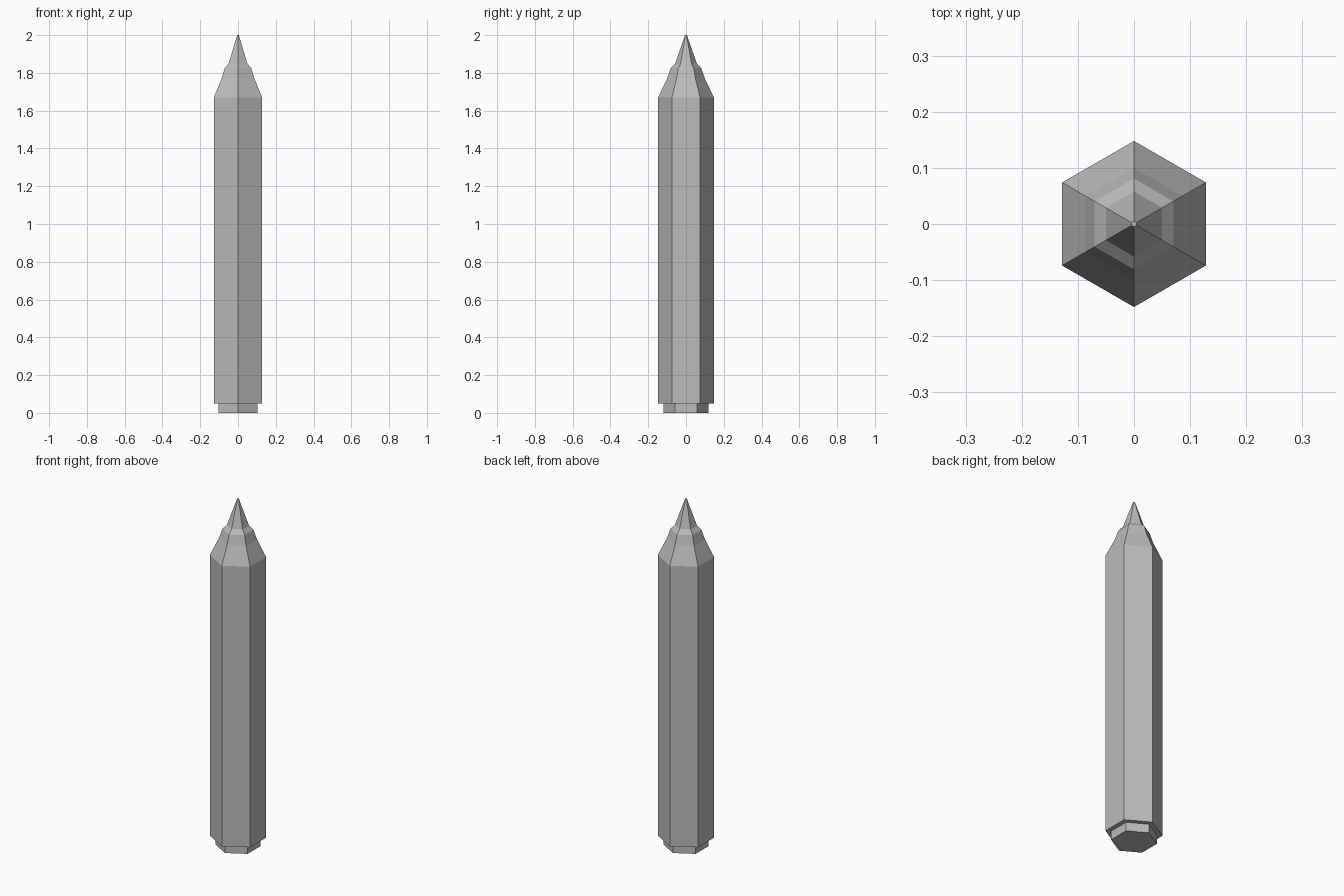
import bpy, bmesh, math

cube = bpy.data.objects.get("Cube")
if cube:
    bpy.data.objects.remove(cube, do_unlink=True)

grey = bpy.data.materials.new("plain grey")
grey.use_nodes = True
colour = (0.5, 0.5, 0.5, 1)
grey.diffuse_color = colour
grey.node_tree.nodes["Principled BSDF"].inputs["Base Color"].default_value = colour


def hex_part(name, profile):
    """Sweep a (radius, height) profile around six sides, with corners on the y axis."""
    bm = bmesh.new()
    rings = []
    for radius, z in profile:
        angles = [math.radians(30 + 60 * i) for i in range(6)]
        rings.append([bm.verts.new((radius * math.cos(a), radius * math.sin(a), z))
                      for a in angles])
    for low, high in zip(rings, rings[1:]):
        for i in range(6):
            j = (i + 1) % 6
            bm.faces.new((low[i], low[j], high[j], high[i]))
    bm.faces.new(rings[0][::-1])
    bm.faces.new(rings[-1])
    mesh = bpy.data.meshes.new(name)
    bm.to_mesh(mesh)
    bm.free()
    mesh.materials.append(grey)
    obj = bpy.data.objects.new(name, mesh)
    bpy.context.collection.objects.link(obj)
    return obj


# Narrow plug under the shaft, then the shaft with its stepped, sharpened point
hex_part("end_plug", [(0.119, 0), (0.119, 0.05)])
hex_part("pencil_body", [(0.148, 0.05), (0.148, 1.67), (0.1, 1.77), (0.081, 1.825),
                         (0.058, 1.848), (0.005, 2)])
